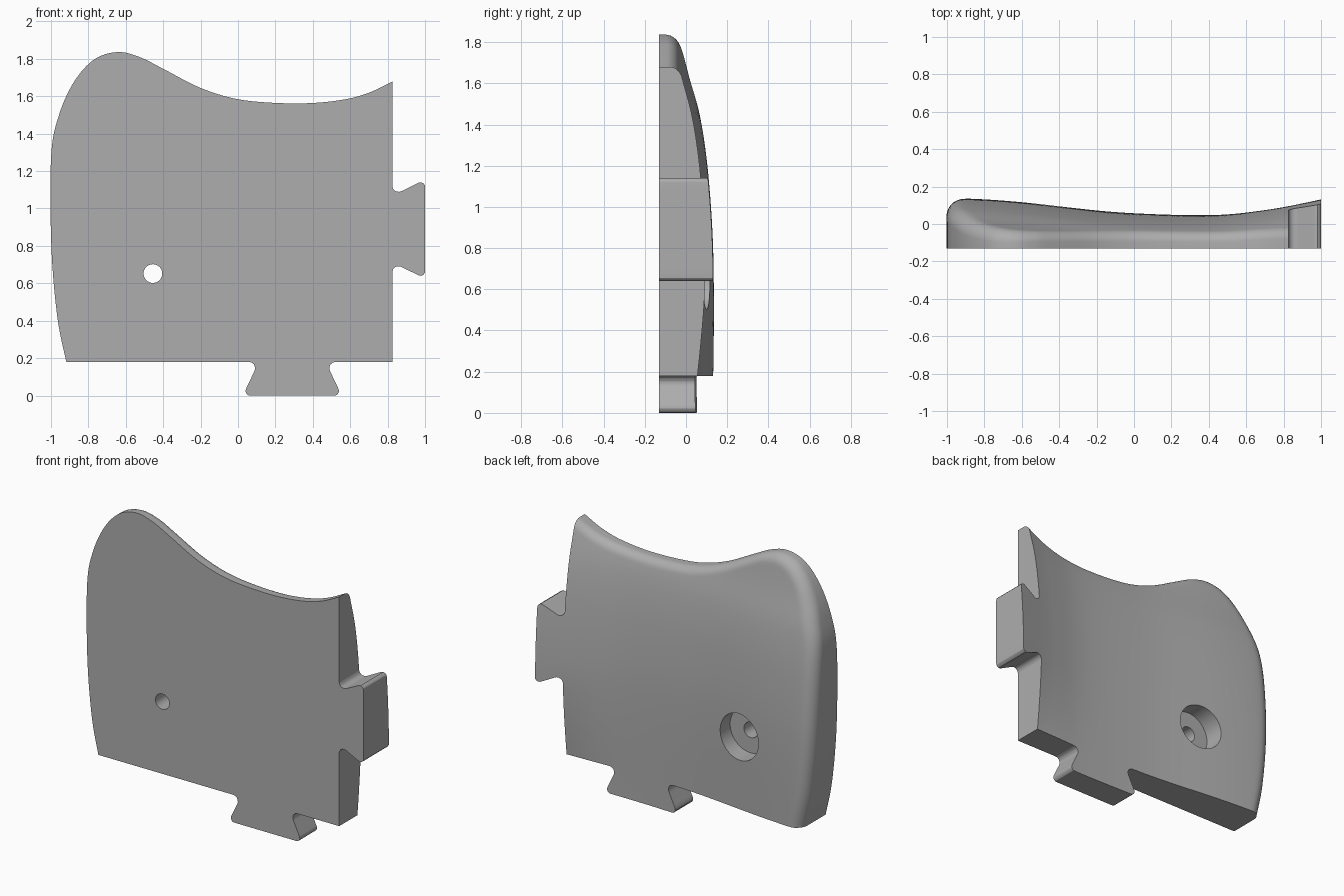
import bpy, bmesh, math
from mathutils import Vector
from mathutils.geometry import intersect_point_line

if "Cube" in bpy.data.objects:
    bpy.data.objects.remove(bpy.data.objects["Cube"])

FRONT = -0.132                      # flat front plane
KX, KZ = 0.825, 0.18                # bottom right corner of the body


def spline(pts, x):
    """Smooth curve through (x, y) points."""
    x = min(max(x, pts[0][0]), pts[-1][0])
    i = 0
    while i < len(pts) - 2 and x > pts[i + 1][0]:
        i += 1

    def slope(k):
        a, b = pts[max(k - 1, 0)], pts[min(k + 1, len(pts) - 1)]
        return (b[1] - a[1]) / (b[0] - a[0])
    (x0, y0), (x1, y1) = pts[i], pts[i + 1]
    h = x1 - x0
    t = (x - x0) / h
    return ((2*t**3 - 3*t*t + 1) * y0 + (t**3 - 2*t*t + t) * h * slope(i)
            + (3*t*t - 2*t**3) * y1 + (t**3 - t*t) * h * slope(i + 1))


ACROSS = [(-1, .132), (-.85, .132), (-.6, .114), (-.2, .07), (0, .055),
          (.3, .045), (.5, .05), (.7, .074), (.825, .095), (1, .13)]
UPWARD = [(0, 0), (.75, 0), (1.15, -.024), (1.43, -.063), (1.64, -.117), (1.84, -.16)]


def back_y(x, z):
    """Sculpted back surface."""
    r = min(max((x - .3) / .525, 0), 1) ** 2
    low = min(max((.75 - z) / .57, 0), 1) ** 1.5
    fade = min(1, max(0, (1.0 - x) / .175)) if x > .825 else 1
    return spline(ACROSS, x) + spline(UPWARD, z) - .04 * r * low * fade


# Left and top outline, from bottom left to top right
OUT = [(-.918, .18), (-.966, .42), (-.998, .8), (-.999, 1.28), (-.957, 1.5),
       (-.875, 1.68), (-.768, 1.797), (-.645, 1.836), (-.527, 1.81), (-.393, 1.743),
       (-.206, 1.647), (-.02, 1.588), (.17, 1.566), (.38, 1.563), (.57, 1.583),
       (.703, 1.62), (KX, 1.679)]
STEPS = 8
curve = []
for i in range(len(OUT) - 1):
    p = [Vector(OUT[min(max(k, 0), len(OUT) - 1)]) for k in range(i - 1, i + 3)]
    for j in range(STEPS):
        t = j / STEPS
        curve.append(.5 * (2*p[1] + (p[2] - p[0])*t + (2*p[0] - 5*p[1] + 4*p[2] - p[3])*t*t
                           + (3*p[1] - p[0] - 3*p[2] + p[3])*t**3))
curve.append(Vector(OUT[-1]))


def edge_distance(q):
    best = 9
    for a, b in zip(curve, curve[1:]):
        c, t = intersect_point_line(q, a, b)
        c = a if t < 0 else b if t > 1 else c.to_2d()
        best = min(best, (q - c.to_2d()).length)
    return best


def rounding(q):
    """Rounded left and top edge, wider on the left."""
    r = .045 + .035 * min(max((-.5 - q.x) / .4, 0), 1)
    d = edge_distance(q)
    return 0 if d >= r else r - math.sqrt(max(r*r - (r - d)**2, 0))


# Body: a fan of rows running from the outline to the bottom right corner
K = Vector((KX, KZ))
ROOTS_X, ROOTS_Z = (.06, .52), (.66, 1.12)
ts = [.075 * (i / 10) ** 2 for i in range(11)]
ts += [.075 + .925 * i / 26 for i in range(1, 26)]
ts += [(x + .918) / (KX + .918) for x in ROOTS_X]
ts += [(1.679 - z) / (1.679 - KZ) for z in ROOTS_Z]
ts.sort()
bm = bmesh.new()
rows = []
for c in curve:
    row = []
    for t in ts:
        q = c.lerp(K, t)
        y = back_y(*q) - (rounding(q) if t < .2 else 0)
        row.append(bm.verts.new((q.x, max(y, FRONT + .01), q.y)))
    rows.append(row)
corner = bm.verts.new((KX, back_y(KX, KZ), KZ))
for a, b in zip(rows, rows[1:]):
    for k in range(len(ts) - 1):
        bm.faces.new((a[k], a[k + 1], b[k + 1], b[k]))
    bm.faces.new((a[-1], corner, b[-1]))
rim = [r[0] for r in rows] + rows[-1][1:] + [corner] + rows[0][:0:-1]
flat = [bm.verts.new((v.co.x, FRONT, v.co.z)) for v in rim]
for i in range(len(rim)):
    j = (i + 1) % len(rim)
    bm.faces.new((rim[i], rim[j], flat[j], flat[i]))
bm.faces.new(flat)
bmesh.ops.recalc_face_normals(bm, faces=bm.faces)
mesh = bpy.data.meshes.new("panel")
bm.to_mesh(mesh)
bm.free()
panel = bpy.data.objects.new("panel", mesh)
bpy.context.collection.objects.link(panel)

# Screw hole with a wide recess from the back
cutters = []
for name, r, y0, y1 in (("hole_cutter", .05, -.3, .3), ("recess_cutter", .15, -.02, .4)):
    bpy.ops.mesh.primitive_cylinder_add(vertices=48, radius=r, depth=y1 - y0,
                                        location=(-.455, (y0 + y1) / 2, .652),
                                        rotation=(math.pi / 2, 0, 0))
    cut = bpy.context.object
    cut.name = name
    cut.hide_render = True
    cutters.append(cut)
    mod = panel.modifiers.new(name, 'BOOLEAN')
    mod.operation, mod.solver, mod.object = 'DIFFERENCE', 'EXACT', cut
bpy.context.view_layer.update()
done = bpy.data.meshes.new_from_object(panel.evaluated_get(bpy.context.evaluated_depsgraph_get()))
panel.modifiers.clear()
panel.data = done
for cut in cutters:
    bpy.data.objects.remove(cut)

# Dovetail tabs: half profile as (distance out, half width)
HALF = [(0, .23), (.004, .216), (.012, .206), (.024, .2), (.038, .199), (.05, .203),
        (.125, .24), (.142, .248), (.155, .25), (.167, .244), (.174, .234), (.175, .22)]
PROFILE = HALF + [(u, -v) for u, v in reversed(HALF)]
bm = bmesh.new()
bm.from_mesh(done)


def add_tab(place):
    tab = bmesh.new()
    tab.faces.new([tab.verts.new((x, FRONT, z)) for x, z in (place(u, v) for u, v in PROFILE)])
    for axis in ((1, 0, 0), (0, 0, 1)):
        for i in range(50):
            w = -.013 + i * .0423
            bmesh.ops.bisect_plane(tab, geom=tab.verts[:] + tab.edges[:] + tab.faces[:],
                                   plane_co=Vector(axis) * w, plane_no=axis)
    faces, rim_edges = tab.faces[:], [e for e in tab.edges if e.is_boundary]
    back = {v: tab.verts.new((v.co.x, back_y(v.co.x, v.co.z), v.co.z)) for v in tab.verts[:]}
    for f in faces:
        tab.faces.new([back[v] for v in reversed(f.verts[:])])
    for e in rim_edges:
        a, b = e.verts
        tab.faces.new((a, b, back[b], back[a]))
    bmesh.ops.recalc_face_normals(tab, faces=tab.faces)
    tmp = bpy.data.meshes.new("tab")
    tab.to_mesh(tmp)
    tab.free()
    bm.from_mesh(tmp)
    bpy.data.meshes.remove(tmp)


add_tab(lambda u, v: (KX + u, .89 + v))                 # right tab
add_tab(lambda u, v: (.29 + v, KZ - u * .18 / .175))    # bottom tab

# Open the hidden walls between the tabs and the body
hidden = []
for f in bm.faces:
    c = f.calc_center_median()
    if all(abs(v.co.x - KX) < 1e-4 for v in f.verts) and ROOTS_Z[0] < c.z < ROOTS_Z[1]:
        hidden.append(f)
    elif all(abs(v.co.z - KZ) < 1e-4 for v in f.verts) and ROOTS_X[0] < c.x < ROOTS_X[1]:
        hidden.append(f)
bmesh.ops.delete(bm, geom=hidden, context='FACES')
bm.to_mesh(done)
bm.free()

# One grey colour, smooth shading with sharp edges
grey = bpy.data.materials.new("grey")
grey.diffuse_color = (.42, .42, .42, 1)
grey.use_nodes = True
grey.node_tree.nodes["Principled BSDF"].inputs["Base Color"].default_value = grey.diffuse_color
done.materials.clear()
done.materials.append(grey)
bpy.ops.object.select_all(action='DESELECT')
panel.select_set(True)
bpy.context.view_layer.objects.active = panel
bpy.ops.object.shade_smooth_by_angle(angle=math.radians(30))
